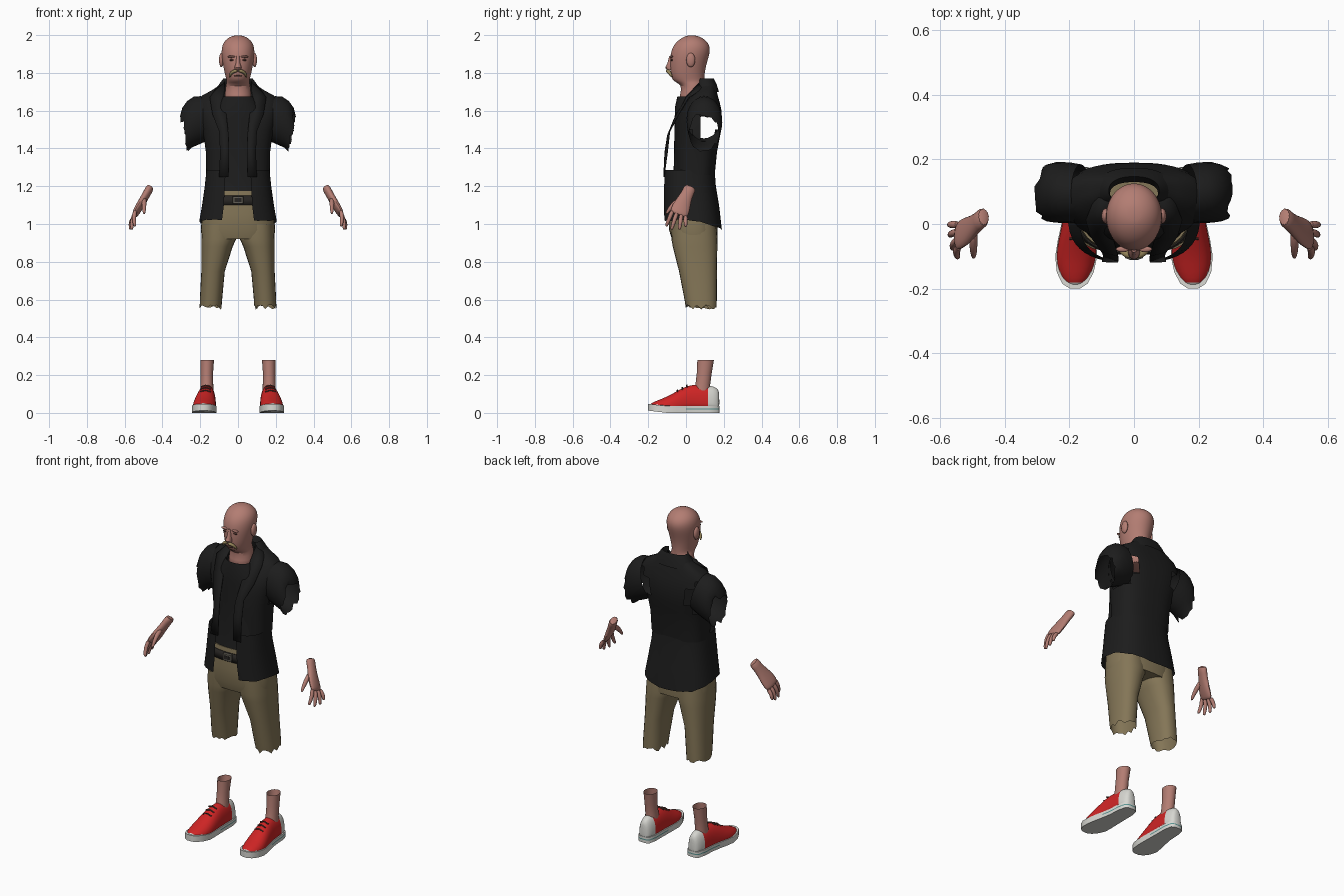
import bpy, bmesh, math, random
from mathutils import Vector

random.seed(4)
cube = bpy.data.objects.get("Cube")
if cube:
    bpy.data.objects.remove(cube)


def material(name, r, g, b):
    m = bpy.data.materials.new(name)
    m.use_nodes = True
    m.diffuse_color = (r, g, b, 1)
    bsdf = m.node_tree.nodes["Principled BSDF"]
    bsdf.inputs["Base Color"].default_value = (r, g, b, 1)
    bsdf.inputs["Roughness"].default_value = 0.8
    return m


SKIN = material("skin", .45, .205, .17)
SHADE = material("dark skin", .10, .045, .035)
CLOTH = material("black cloth", .012, .012, .012)
TAN = material("tan cloth", .23, .18, .095)
HAIR = material("blond hair", .30, .23, .10)
RED = material("red canvas", .62, .018, .018)
WHITE = material("white rubber", .68, .68, .64)
TEAL = material("teal stripe", .10, .30, .29)
LEATHER = material("dark leather", .02, .018, .016)
METAL = material("buckle metal", .12, .11, .09)


def power(v, n):
    return math.copysign(abs(v) ** (2 / n), v)


def ring(z, hw, front, back, gap=0, cx=0, n=2.0, count=32):
    """Horizontal superellipse, optionally open at the front by a half width."""
    a0 = math.asin((gap / hw) ** (n / 2)) if gap else 0
    steps = count if gap else count - 1
    mid, deep = (front + back) / 2, (back - front) / 2
    pts = []
    for i in range(count if not gap else count + 1):
        a = a0 + (2 * math.pi - 2 * a0) * i / (steps if gap else count)
        pts.append(Vector((cx + hw * power(math.sin(a), n), mid - deep * power(math.cos(a), n), z)))
    return pts


def loft(name, rings, mat, closed=True, caps=False, side=1, sub=0, angle=50, thick=0):
    bm = bmesh.new()
    rows = [[bm.verts.new((p[0] * side, p[1], p[2])) for p in r] for r in rings]
    for lo, hi in zip(rows, rows[1:]):
        k = len(lo)
        for i in range(k if closed else k - 1):
            j = (i + 1) % k
            bm.faces.new((lo[i], lo[j], hi[j], hi[i]))
    if caps:
        bm.faces.new(rows[0])
        bm.faces.new(rows[-1])
    bmesh.ops.recalc_face_normals(bm, faces=bm.faces)
    mesh = bpy.data.meshes.new(name)
    bm.to_mesh(mesh)
    bm.free()
    for p in mesh.polygons:
        p.use_smooth = True
    mesh.set_sharp_from_angle(angle=math.radians(angle))
    mesh.materials.append(mat)
    ob = bpy.data.objects.new(name, mesh)
    bpy.context.collection.objects.link(ob)
    if thick:
        ob.modifiers.new("thickness", "SOLIDIFY").thickness = thick
    if sub:
        mod = ob.modifiers.new("smooth", "SUBSURF")
        mod.levels = mod.render_levels = sub
    return ob


def tube(name, path, mat, wide=(0, .9, -.43), side=1, caps=True, sub=1, count=10):
    """Path rows are x, y, z, wide radius, thin radius."""
    pts = [Vector(p[:3]) for p in path]
    rings = []
    for i, p in enumerate(path):
        t = (pts[min(i + 1, len(pts) - 1)] - pts[max(i - 1, 0)]).normalized()
        w = Vector(wide)
        w = (w - t * w.dot(t)).normalized()
        u = t.cross(w)
        angles = [2 * math.pi * k / count for k in range(count)]
        rings.append([pts[i] + w * p[3] * math.cos(a) + u * p[4] * math.sin(a) for a in angles])
    return loft(name, rings, mat, caps=caps, side=side, sub=sub)


def blob(name, loc, size, mat):
    rings = [ring(loc[2] + size[2] * math.sin(t), size[0] * math.cos(t), loc[1] - size[1] * math.cos(t),
                  loc[1] + size[1] * math.cos(t), cx=loc[0], count=14)
             for t in [math.radians(d) for d in range(-80, 81, 20)]]
    return loft(name, rings, mat, caps=True)


# Head and neck
head = [(1.63, .08, -.045, .11), (1.69, .068, -.03, .10), (1.735, .065, -.022, .097),
        (1.75, .06, -.055, .097), (1.765, .062, -.074, .097), (1.80, .071, -.083, .099),
        (1.84, .079, -.085, .107), (1.88, .086, -.084, .119), (1.915, .088, -.079, .128),
        (1.945, .084, -.066, .125), (1.97, .071, -.045, .108), (1.99, .046, -.015, .078),
        (1.999, .018, .012, .05)]
loft("head", [ring(*r) for r in head], SKIN, caps=True, sub=1)
nose = [(1.89, .009, -.088, -.06), (1.85, .012, -.099, -.06), (1.828, .019, -.11, -.06), (1.815, .015, -.10, -.06)]
loft("nose", [ring(*r, count=12) for r in nose], SKIN, caps=True)
blob("mouth", (0, -.079, 1.784), (.022, .008, .004), SHADE)

for s, label in ((1, "left"), (-1, "right")):
    blob(label + "_ear", (s * .088, .025, 1.868), (.013, .024, .038), SKIN)
    blob(label + "_eye", (s * .034, -.075, 1.868), (.013, .006, .005), SHADE)
    blob(label + "_brow", (s * .035, -.078, 1.886), (.021, .009, .006), SKIN)
    tube(label + "_moustache", [(0, -.098, 1.812, .009, .011), (.024, -.095, 1.81, .010, .012),
                                (.04, -.082, 1.795, .008, .009), (.046, -.074, 1.775, .003, .004)],
         HAIR, wide=(0, 0, 1), side=s)

# Shirt front panel and neckband
shirt = [(1.16, .165, -.085, .14), (1.25, .155, -.066, .14), (1.45, .165, -.062, .16),
         (1.56, .15, -.06, .16), (1.62, .12, -.058, .15), (1.675, .085, -.046, .13)]
loft("shirt", [ring(*r, n=2.3)[-9:] + ring(*r, n=2.3)[:10] for r in shirt], CLOTH, closed=False)

# Jacket: rows are height, half width, front, back, opening
upper = [(1.26, .168, -.055, .152, .06), (1.38, .170, -.06, .164, .06), (1.44, .178, -.06, .175, .06),
         (1.50, .19, -.055, .187, .06), (1.55, .203, -.048, .19, .065), (1.60, .212, -.03, .188, .07),
         (1.645, .212, -.002, .178, .08), (1.68, .19, .025, .168, .085), (1.71, .135, .05, .16, .08),
         (1.745, .085, .075, .15, .06)]
jacket = loft("jacket_upper", [ring(*r, n=2.7, count=48) for r in upper], CLOTH, closed=False)
bm = bmesh.new()
bm.from_mesh(jacket.data)
holes = []
for f in bm.faces:
    c = f.calc_center_median()
    if abs(c.x) > .12 and ((c.y - .095) / .085) ** 2 + ((c.z - 1.55) / .11) ** 2 < 1:
        holes.append(f)
bmesh.ops.delete(bm, geom=holes, context="FACES")
bm.to_mesh(jacket.data)
bm.free()

lower = [(1.02, .205, -.12, .19, .085), (1.10, .19, -.121, .175, .075), (1.20, .176, -.12, .158, .07),
         (1.285, .167, -.116, .152, .065)]
rings = [ring(*r, n=2.7, count=40) for r in lower]
for p in rings[0]:
    p.z -= .05 * max(0, p.y / .19) ** 2 - random.uniform(-.004, .004)
loft("jacket_lower", rings, CLOTH, closed=False)

collar = [(1.70, .125, .03, .174, .10), (1.74, .10, .05, .162, .08), (1.77, .078, .06, .147, .062),
          (1.735, .074, .06, .13, .06)]
loft("collar", [ring(*r, n=2.3) for r in collar], CLOTH, closed=False)

lapel = [((.07, .07, 1.75), (.12, .085, 1.715)), ((.075, .0, 1.675), (.15, .012, 1.67)),
         ((.062, -.055, 1.58), (.135, -.04, 1.58)), ((.05, -.10, 1.47), (.10, -.088, 1.49)),
         ((.048, -.114, 1.38), (.095, -.10, 1.38)), ((.05, -.12, 1.25), (.10, -.118, 1.25))]

# Pants, belt and buckle
hips = [(.92, .19, -.075, .165), (.97, .197, -.09, .168), (1.05, .19, -.092, .165),
        (1.12, .176, -.09, .15), (1.175, .168, -.084, .143)]
loft("pants_hips", [ring(*r, n=2.5) for r in hips], TAN, caps=True)
belt = [(1.10, .182, -.096, .156), (1.15, .175, -.092, .15)]
loft("belt", [ring(*r, n=2.5) for r in belt], LEATHER, thick=.006)
frame = [ring(z, .028, -.108, -.09, n=6, count=16) for z in (1.108, 1.146)]
loft("buckle", frame, METAL, caps=True, angle=30)
plate = [ring(z, .018, -.111, -.1, n=6, count=16) for z in (1.117, 1.137)]
loft("buckle_inset", plate, LEATHER, caps=True, angle=30)

leg = [(.56, .058, .0, .162, .145), (.60, .059, -.008, .163, .143), (.75, .062, -.037, .163, .132),
       (.88, .083, -.07, .166, .111), (.92, .092, -.077, .167, .102), (1.0, .09, -.08, .16, .10)]
ankle = [(.10, .036, .035, .13, .165), (.15, .034, .05, .128, .165), (.21, .033, .057, .136, .165),
         (.28, .036, .06, .148, .163)]

# Shoe rows: y, centre x, half width, top height
shoe = [(.177, .163, .018, .11), (.166, .163, .036, .135), (.12, .164, .046, .147), (.05, .166, .048, .152),
        (0, .17, .053, .143), (-.05, .175, .059, .114), (-.10, .179, .063, .086), (-.15, .182, .055, .067),
        (-.185, .183, .037, .052), (-.2, .183, .014, .036)]


def shoe_ring(y, cx, hw, top):
    mid, pts = .35 * top, []
    for i in range(24):
        a = 2 * math.pi * i / 24
        reach = top - mid if math.sin(a) > 0 else mid - .015
        pts.append((cx + hw * power(math.cos(a), 2.2), y, mid + reach * power(math.sin(a), 2.2)))
    return pts


def sole_ring(z):
    edge = [(cx + hw + .002, y) for y, cx, hw, _ in shoe] + [(cx - hw - .002, y) for y, cx, hw, _ in reversed(shoe)]
    return [(x, y, z + .12 * max(0, -y - .1)) for x, y in edge]


for s, label in ((1, "left"), (-1, "right")):
    # Short sleeve with a torn edge
    sleeve = []
    for cx, cy, cz, u, vx, vz, tear in ((.165, .095, 1.565, .09, .03, .112, 0), (.20, .097, 1.557, .094, .035, .117, 0),
                                        (.24, .098, 1.535, .094, .03, .115, 0), (.27, .096, 1.51, .088, .025, .105, 0),
                                        (.281, .095, 1.485, .08, .02, .095, .016)):
        row = []
        for i in range(24):
            a = 2 * math.pi * i / 24
            j = random.uniform(-tear, tear)
            row.append((cx + vx * math.sin(a) + j * .6, cy + u * math.cos(a), cz + vz * math.sin(a) - j))
        sleeve.append(row)
    loft(label + "_sleeve", sleeve, CLOTH, side=s)
    loft(label + "_lapel", lapel, CLOTH, closed=False, side=s, thick=.004)

    # Trouser leg with a ragged hem
    rows = [ring(z, hw, f, b, cx=cx, n=2.3, count=24) for z, hw, f, b, cx in leg]
    for p in rows[0]:
        p.z += random.uniform(-.012, .012)
    loft(label + "_pants_leg", rows, TAN, side=s)

    # Ankle, shoe, sole and laces
    loft(label + "_ankle", [ring(z, hw, f, b, cx=cx, count=20) for z, hw, f, b, cx in ankle], SKIN, side=s)
    ob = loft(label + "_shoe", [shoe_ring(*r) for r in shoe], RED, caps=True, side=s, sub=1)
    ob.data.materials.append(WHITE)
    for p in ob.data.polygons:
        heel = p.center.y > .1
        toe = p.center.y < -.14 and p.center.z < .045
        p.material_index = int(heel or toe or p.center.z < .03)
    ob = loft(label + "_sole", [sole_ring(z) for z in (0, .017, .023, .036)], WHITE, caps=True, side=s)
    ob.data.materials.append(TEAL)
    for p in ob.data.polygons:
        p.material_index = int(.017 < p.center.z < .023 and p.center.y > 0)
    for y, z in ((.005, .143), (-.02, .131), (-.045, .118)):
        tube(label + "_lace", [(.145, y, z - .006, .004, .004), (.172, y, z + .003, .004, .004),
                               (.199, y, z - .006, .004, .004)], SHADE, wide=(0, 1, 0), side=s, sub=0, count=6)

    # Hand with four fingers and a thumb
    tube(label + "_palm", [(.462, .025, 1.20, .037, .024), (.478, .012, 1.17, .031, .021),
                           (.50, -.008, 1.13, .038, .021), (.523, -.025, 1.09, .05, .02),
                           (.542, -.035, 1.06, .05, .017), (.548, -.04, 1.045, .042, .012)], SKIN, side=s, count=14)
    knuckle, across = Vector((.542, -.035, 1.06)), Vector((0, .9, -.43))
    tips = ((.545, -.105, .987), (.562, -.077, .97), (.57, -.035, .97), (.572, -.002, .985))
    for i, tip in enumerate(tips):
        base = knuckle + across * (-.037 + .0247 * i)
        bend = base.lerp(Vector(tip), .5) + Vector((.01, 0, .003))
        end = bend.lerp(Vector(tip), .85)
        tube(label + "_finger", [(*base, .014, .014), (*bend, .012, .012), (*end, .01, .01), (*tip, .005, .005)],
             SKIN, side=s, count=8)
    tube(label + "_thumb", [(.495, -.015, 1.135, .018, .014), (.498, -.058, 1.112, .016, .014),
                            (.497, -.088, 1.08, .012, .012), (.497, -.107, 1.05, .006, .006)], SKIN, side=s, count=8)
